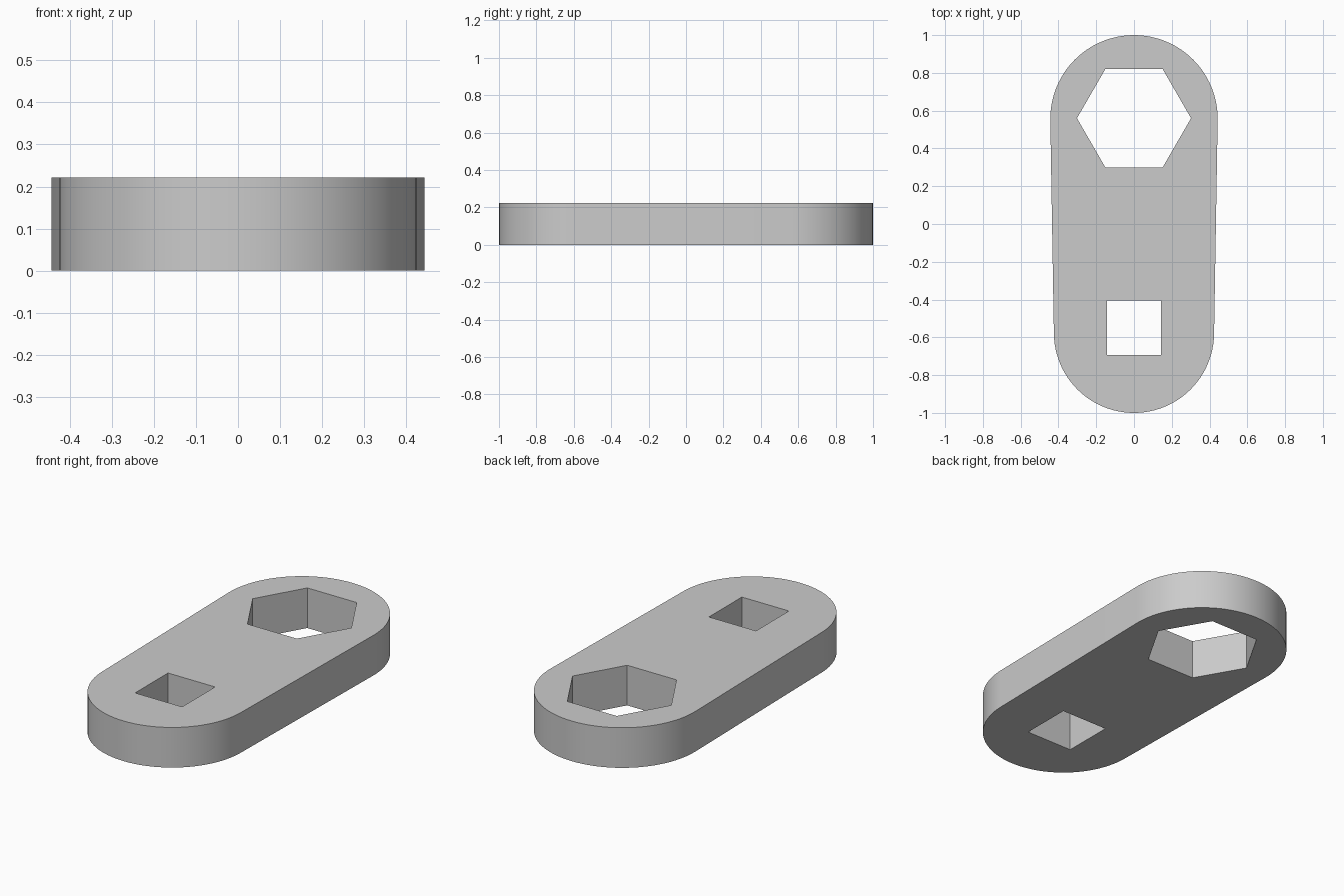
import bpy, bmesh, math

cube = bpy.data.objects.get("Cube")
if cube:
    bpy.data.objects.remove(cube, do_unlink=True)

HEIGHT = 0.222
BIG_R, SMALL_R = 0.443, 0.424
BIG_Y, SMALL_Y = 1 - BIG_R, SMALL_R - 1
ARC_STEPS = 48

metal = bpy.data.materials.new("light_grey_metal")
metal.use_nodes = True
grey = (0.6, 0.6, 0.6, 1)
metal.diffuse_color = grey
metal.node_tree.nodes["Principled BSDF"].inputs["Base Color"].default_value = grey


def arc(cy, radius, start, end, steps):
    """Points on a circle centred on the long axis."""
    angles = [start + (end - start) * i / steps for i in range(steps + 1)]
    return [(radius * math.cos(a), cy + radius * math.sin(a)) for a in angles]


def polygon(cy, radius, sides, turn=0):
    return arc(cy, radius, turn, turn + math.tau, sides)[:-1]


def prism(name, outline, z0, z1):
    """Extrude a closed outline between two heights."""
    bm = bmesh.new()
    base = bm.faces.new([bm.verts.new((x, y, z0)) for x, y in outline])
    top = bmesh.ops.extrude_face_region(bm, geom=[base], use_keep_orig=True)["geom"]
    for v in top:
        if isinstance(v, bmesh.types.BMVert):
            v.co.z = z1
    bmesh.ops.recalc_face_normals(bm, faces=bm.faces)
    mesh = bpy.data.meshes.new(name)
    bm.to_mesh(mesh)
    bm.free()
    mesh.materials.append(metal)
    obj = bpy.data.objects.new(name, mesh)
    bpy.context.collection.objects.link(obj)
    return obj


# Tapered body: two round ends joined by their common tangents
lean = math.asin((BIG_R - SMALL_R) / (BIG_Y - SMALL_Y))
outline = arc(BIG_Y, BIG_R, -lean, math.pi + lean, ARC_STEPS)
outline += arc(SMALL_Y, SMALL_R, math.pi + lean, math.tau - lean, ARC_STEPS)
body = prism("lever_body", outline, 0, HEIGHT)

# Through holes: hexagonal socket and square socket
cutters = [
    prism("hex_hole_cutter", polygon(0.56, 0.302, 6), -0.1, HEIGHT + 0.1),
    prism("square_hole_cutter", polygon(-0.55, 0.144 * math.sqrt(2), 4, math.pi / 4),
          -0.1, HEIGHT + 0.1),
]
bpy.ops.object.select_all(action='DESELECT')
body.select_set(True)
bpy.context.view_layer.objects.active = body
for cutter in cutters:
    cutter.hide_render = True
    mod = body.modifiers.new(cutter.name, 'BOOLEAN')
    mod.operation = 'DIFFERENCE'
    mod.solver = 'EXACT'
    mod.object = cutter
    bpy.ops.object.modifier_apply(modifier=mod.name)
    bpy.data.objects.remove(cutter, do_unlink=True)

# Smooth round ends with crisp rims and socket corners
bpy.ops.object.shade_smooth_by_angle(angle=math.radians(30))
